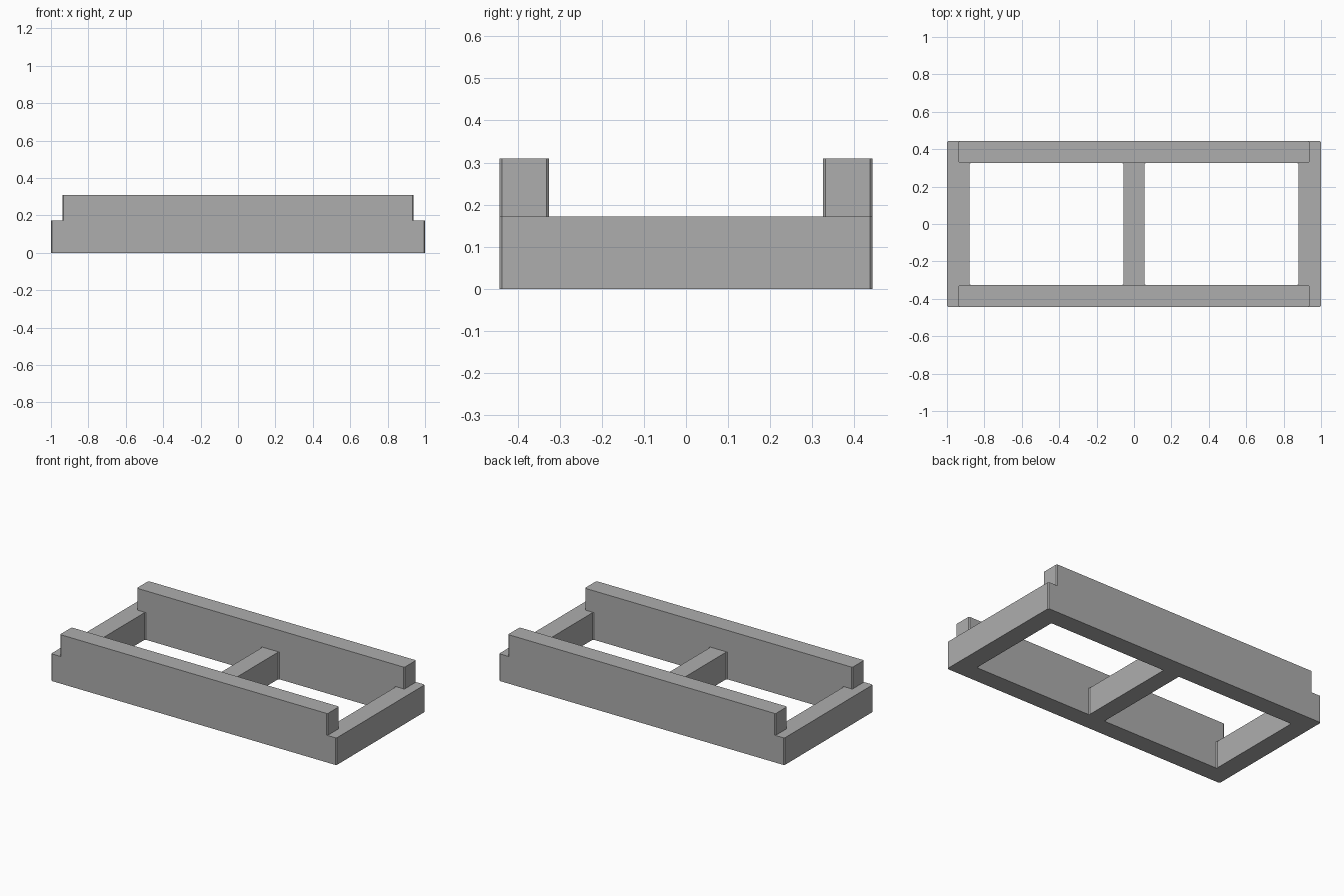
import bpy

cube = bpy.data.objects.get("Cube")
if cube:
    bpy.data.objects.remove(cube, do_unlink=True)

# Plain grey material
grey = bpy.data.materials.new("grey")
grey.use_nodes = True
colour = (0.42, 0.42, 0.42, 1)
grey.diffuse_color = colour
grey.node_tree.nodes["Principled BSDF"].inputs["Base Color"].default_value = colour

LENGTH, DEPTH = 1.0, 0.443      # half sizes of the frame
RAIL_IN, SIDE_IN = 0.326, 0.88  # inner edges of rails and end beams
BEAM = 0.056                    # half width of the middle beam
STEP, TOP = 0.172, 0.31         # heights of frame and raised rails
CUT = 0.006                     # corner chamfer


def chamfered_rectangle(x0, x1, y0, y1):
    """Outline of a rectangle with small cut corners."""
    c = CUT
    return [(x0 + c, y0), (x1 - c, y0), (x1, y0 + c), (x1, y1 - c),
            (x1 - c, y1), (x0 + c, y1), (x0, y1 - c), (x0, y0 + c)]


def extrude_outlines(name, outlines, z0, z1):
    """Solid from flat outlines; outlines inside another become holes."""
    curve = bpy.data.curves.new(name, "CURVE")
    curve.dimensions = "2D"
    curve.fill_mode = "BOTH"
    curve.extrude = (z1 - z0) / 2
    for outline in outlines:
        spline = curve.splines.new("POLY")
        spline.points.add(len(outline) - 1)
        for point, (x, y) in zip(spline.points, outline):
            point.co = (x, y, 0, 1)
        spline.use_cyclic_u = True
    obj = bpy.data.objects.new(name, curve)
    obj.location.z = (z0 + z1) / 2
    bpy.context.collection.objects.link(obj)
    bpy.ops.object.select_all(action="DESELECT")
    obj.select_set(True)
    bpy.context.view_layer.objects.active = obj
    bpy.ops.object.convert(target="MESH")
    obj = bpy.context.object
    obj.name = name
    obj.data.materials.clear()
    obj.data.materials.append(grey)
    for face in obj.data.polygons:
        face.use_smooth = False
    return obj


# Lower frame with two openings either side of the middle beam
extrude_outlines("base_frame", [
    chamfered_rectangle(-LENGTH, LENGTH, -DEPTH, DEPTH),
    chamfered_rectangle(-SIDE_IN, -BEAM, -RAIL_IN, RAIL_IN),
    chamfered_rectangle(BEAM, SIDE_IN, -RAIL_IN, RAIL_IN),
], 0, STEP)

# Raised long rails, set in from the frame ends
for name, y0, y1 in (("front_rail", -DEPTH, -RAIL_IN), ("back_rail", RAIL_IN, DEPTH)):
    extrude_outlines(name, [chamfered_rectangle(-0.938, 0.938, y0, y1)], STEP, TOP)
